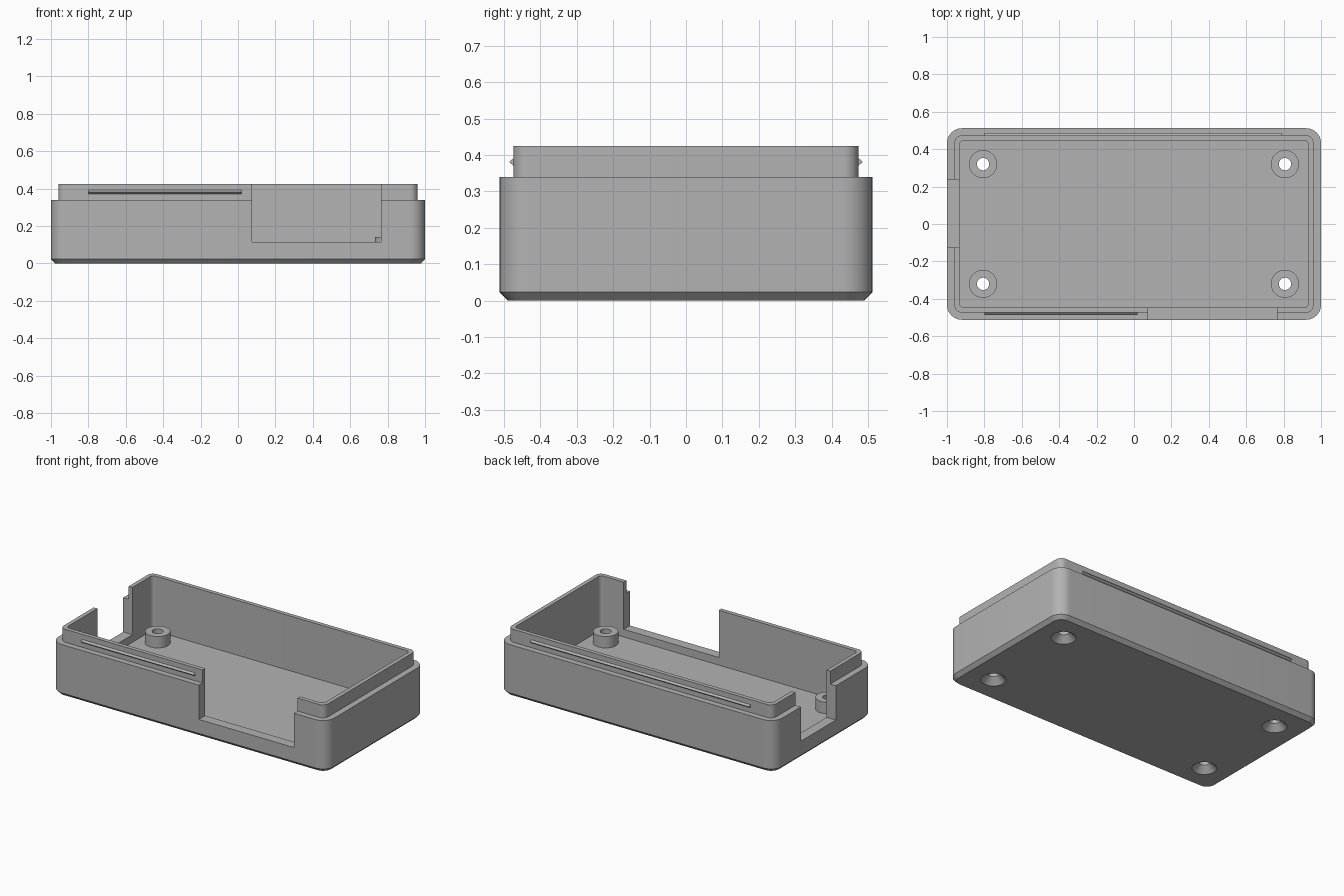
import bpy, bmesh, math
from mathutils import Matrix

cube = bpy.data.objects.get("Cube")
if cube:
    bpy.data.objects.remove(cube, do_unlink=True)

grey = bpy.data.materials.new("plain grey")
grey.use_nodes = True
colour = (0.45, 0.45, 0.45, 1)
grey.diffuse_color = colour
grey.node_tree.nodes["Principled BSDF"].inputs["Base Color"].default_value = colour

FLOOR, SHOULDER, RIM, POST_TOP, SILL = 0.065, 0.34, 0.425, 0.14, 0.115
CORNERS = [(sx * 0.807, sy * 0.32) for sx in (-1, 1) for sy in (-1, 1)]


def finish(name, bm):
    bmesh.ops.recalc_face_normals(bm, faces=bm.faces)
    mesh = bpy.data.meshes.new(name)
    bm.to_mesh(mesh)
    bm.free()
    mesh.materials.append(grey)
    obj = bpy.data.objects.new(name, mesh)
    bpy.context.collection.objects.link(obj)
    return obj


def loft(name, rings):
    """Closed solid through matching rings of points."""
    bm = bmesh.new()
    loops = [[bm.verts.new(p) for p in ring] for ring in rings]
    n = len(loops[0])
    for a, b in zip(loops, loops[1:]):
        for i in range(n):
            j = (i + 1) % n
            bm.faces.new((a[i], a[j], b[j], b[i]))
    bm.faces.new(loops[0])
    bm.faces.new(loops[-1])
    return finish(name, bm)


def rounded(hx, hy, r, z, steps=10):
    ring = []
    for q, (sx, sy) in enumerate(((1, 1), (-1, 1), (-1, -1), (1, -1))):
        for k in range(steps + 1):
            a = (q + k / steps) * math.pi / 2
            ring.append((sx * (hx - r) + r * math.cos(a),
                         sy * (hy - r) + r * math.sin(a), z))
    return ring


def turned(name, x, y, profile, sides=40):
    """Solid of revolution about a vertical axis, profile of (radius, z)."""
    return loft(name, [[(x + r * math.cos(math.tau * i / sides),
                         y + r * math.sin(math.tau * i / sides), z)
                        for i in range(sides)] for r, z in profile])


def box(name, x0, x1, y0, y1, z0, z1):
    bm = bmesh.new()
    bmesh.ops.create_cube(bm, size=1, matrix=Matrix.Translation(
        ((x0 + x1) / 2, (y0 + y1) / 2, (z0 + z1) / 2))
        @ Matrix.Diagonal((x1 - x0, y1 - y0, z1 - z0, 1)))
    return finish(name, bm)


def select(obj):
    bpy.ops.object.select_all(action='DESELECT')
    obj.select_set(True)
    bpy.context.view_layer.objects.active = obj


def combine(obj, tool, operation):
    """Apply a boolean and discard the tool."""
    tool.hide_render = True
    mod = obj.modifiers.new("cut", 'BOOLEAN')
    mod.operation, mod.object, mod.solver = operation, tool, 'EXACT'
    select(obj)
    bpy.ops.object.modifier_apply(modifier=mod.name)
    bpy.data.objects.remove(tool, do_unlink=True)


# Tray: chamfered base, outer wall, stepped lip, cavity
tray = loft("case_tray", [
    rounded(0.977, 0.489, 0.057, 0),
    rounded(1.0, 0.512, 0.08, 0.023),
    rounded(1.0, 0.512, 0.08, SHOULDER),
    rounded(0.96, 0.474, 0.04, SHOULDER),
    rounded(0.96, 0.474, 0.04, RIM),
    rounded(0.933, 0.447, 0.025, RIM),
    rounded(0.933, 0.447, 0.025, FLOOR)])

# Screw posts on the floor
for x, y in CORNERS:
    combine(tray, turned("post", x, y, [(0.075, FLOOR - 0.02), (0.075, POST_TOP)]), 'UNION')

# Countersunk screw holes through base and posts
for x, y in CORNERS:
    combine(tray, turned("hole_cutter", x, y, [
        (0.083, -0.01), (0.033, 0.04), (0.033, 0.2)]), 'DIFFERENCE')

# Port openings in the front and right-hand walls
combine(tray, box("front_cutter", 0.075, 0.765, -0.6, -0.44, SILL, 0.6), 'DIFFERENCE')
combine(tray, box("side_cutter", -1.1, -0.925, -0.125, 0.238, SILL, 0.6), 'DIFFERENCE')

select(tray)
bpy.ops.object.shade_smooth_by_angle(angle=math.radians(30))

# Snap ridges on the outside of the lip
for name, side, x0, x1 in (("front_snap_ridge", -1, -0.8, 0.02),
                           ("back_snap_ridge", 1, -0.8, 0.79)):
    loft(name, [[(x, side * 0.472, 0.369), (x, side * 0.486, 0.381),
                 (x, side * 0.472, 0.393)] for x in (x0, x1)])
